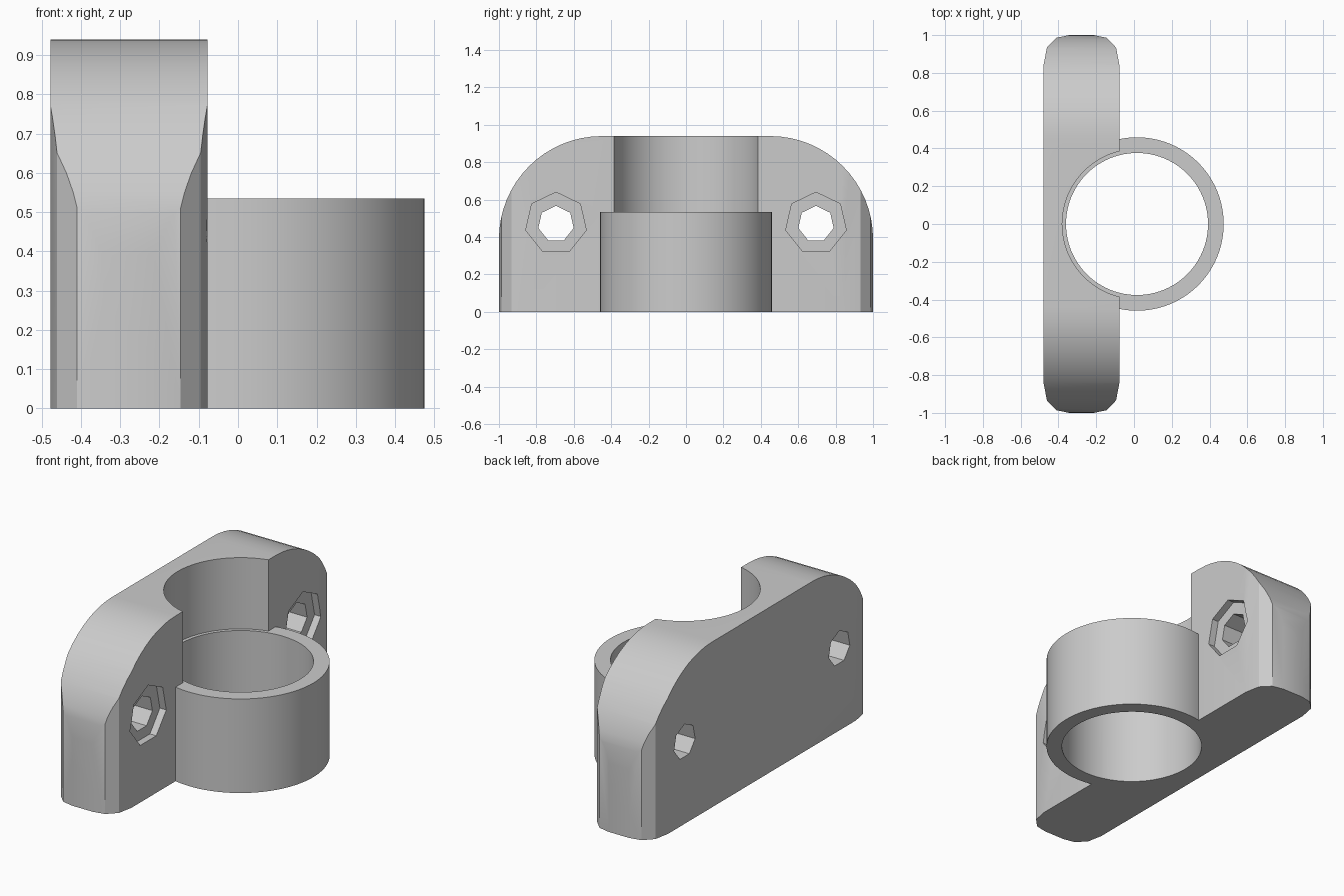
import bpy, bmesh, math
from mathutils import Vector

cube = bpy.data.objects.get("Cube")
if cube:
    bpy.data.objects.remove(cube, do_unlink=True)

grey = bpy.data.materials.new("light grey")
grey.use_nodes = True
grey.diffuse_color = (0.6, 0.6, 0.6, 1)
grey.node_tree.nodes["Principled BSDF"].inputs["Base Color"].default_value = (0.6, 0.6, 0.6, 1)

BACK, FACE, RING_X, RING_TOP, TOP = -0.478, -0.078, 0.016, 0.535, 0.94


def prism(name, points, sweep):
    """Extrude a closed outline along a vector."""
    bm = bmesh.new()
    face = bm.faces.new([bm.verts.new(p) for p in points])
    out = bmesh.ops.extrude_face_region(bm, geom=[face])
    verts = [v for v in out["geom"] if isinstance(v, bmesh.types.BMVert)]
    bmesh.ops.translate(bm, verts=verts, vec=Vector(sweep))
    bmesh.ops.recalc_face_normals(bm, faces=bm.faces)
    mesh = bpy.data.meshes.new(name)
    bm.to_mesh(mesh)
    bm.free()
    mesh.materials.append(grey)
    obj = bpy.data.objects.new(name, mesh)
    bpy.context.collection.objects.link(obj)
    return obj


def circle(radius, sides):
    steps = [math.tau * i / sides for i in range(sides)]
    return [(radius * math.sin(a), radius * math.cos(a)) for a in steps]


def upright(name, radius, low, high):
    points = [(RING_X + u, v, low) for u, v in circle(radius, 96)]
    return prism(name, points, (0, 0, high - low))


def bolt(name, radius, y, z, start, end):
    points = [(start, y + u, z + v) for u, v in circle(radius, 7)]
    return prism(name, points, (end - start, 0, 0))


def combine(target, tool, operation):
    mod = target.modifiers.new("combine", "BOOLEAN")
    mod.operation, mod.solver, mod.object = operation, "EXACT", tool
    bpy.context.view_layer.objects.active = target
    bpy.ops.object.modifier_apply(modifier=mod.name)
    bpy.data.objects.remove(tool, do_unlink=True)


# Plate side profile with large rounded shoulders
r = 0.55
arc = [(1 - r + r * math.cos(a), TOP - r + r * math.sin(a))
       for a in [math.pi / 2 * i / 16 for i in range(17)]]
half = [(1, 0)] + arc
profile = half + [(-y, z) for y, z in reversed(half)]
bracket = prism("clamp_bracket", [(BACK, y, z) for y, z in profile], (FACE - BACK, 0, 0))

# Chamfer-rounded vertical ends
middle = (BACK + FACE) / 2
corner = [(0.3, 0.0), (0.3, 0.75), (0.2, 0.845), (0.183, 0.934), (0.132, 0.986), (0.065, 1.0)]
corner = corner[2:]
quarter = [(middle + x, y) for x, y in corner]
end = quarter + [(2 * middle - x, y) for x, y in reversed(quarter)]
outline = end + [(x, -y) for x, y in reversed(end)]
combine(bracket, prism("end_rounding", [(x, y, -0.2) for x, y in outline], (0, 0, 1.5)), "INTERSECT")

# Wider upper seat, lower sleeve and its bore
combine(bracket, upright("upper_bore", 0.396, 0.4, 1.2), "DIFFERENCE")
combine(bracket, upright("sleeve", 0.459, 0, RING_TOP), "UNION")
combine(bracket, upright("lower_bore", 0.376, -0.2, 0.8), "DIFFERENCE")

# Seven-sided bolt holes with shallow recesses
for side in (-1, 1):
    y = side * 0.695
    combine(bracket, bolt("bolt_hole", 0.097, y, 0.47, -0.7, 0.2), "DIFFERENCE")
    combine(bracket, bolt("bolt_recess", 0.166, y, 0.474, FACE - 0.04, 0.2), "DIFFERENCE")

bpy.ops.object.select_all(action="DESELECT")
bracket.select_set(True)
bpy.context.view_layer.objects.active = bracket
bpy.ops.object.shade_smooth_by_angle(angle=math.radians(30))
